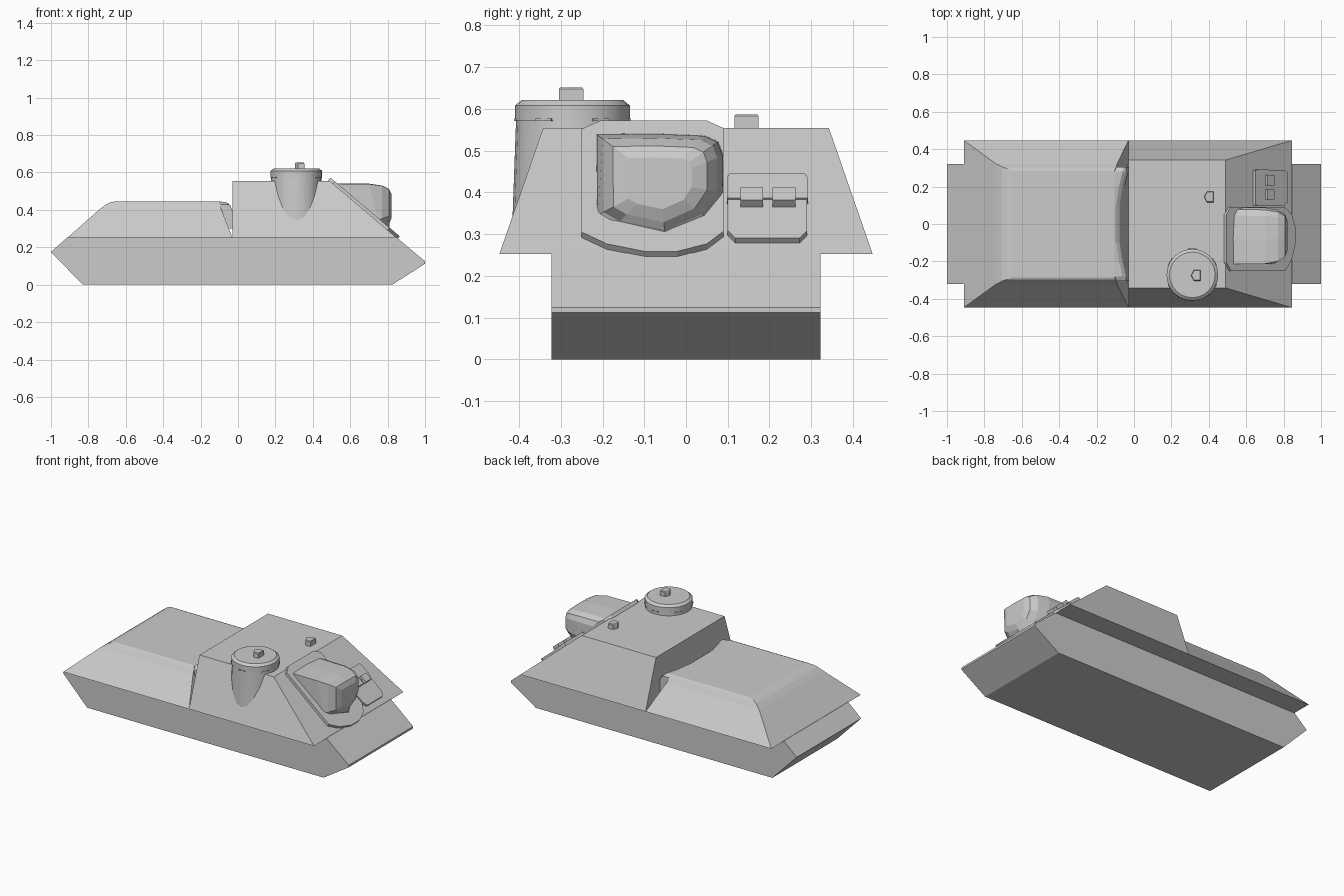
import bpy, bmesh, math
from mathutils import Vector

if "Cube" in bpy.data.objects:
    bpy.data.objects.remove(bpy.data.objects["Cube"])


def loft(name, loops, smooth=None):
    """Skin a list of equal-length closed loops and cap both ends."""
    bm = bmesh.new()
    rings = [[bm.verts.new(p) for p in loop] for loop in loops]
    n = len(rings[0])
    for a, b in zip(rings, rings[1:]):
        for i in range(n):
            j = (i + 1) % n
            bm.faces.new((a[i], a[j], b[j], b[i]))
    bm.faces.new(rings[0][::-1])
    bm.faces.new(rings[-1])
    bmesh.ops.recalc_face_normals(bm, faces=bm.faces)
    me = bpy.data.meshes.new(name)
    bm.to_mesh(me)
    bm.free()
    ob = bpy.data.objects.new(name, me)
    bpy.context.collection.objects.link(ob)
    if smooth:
        bpy.ops.object.select_all(action='DESELECT')
        ob.select_set(True)
        bpy.context.view_layer.objects.active = ob
        bpy.ops.object.shade_smooth_by_angle(angle=math.radians(smooth))
    return ob


def rect(x0, x1, y, z):
    return [(x0, -y, z), (x1, -y, z), (x1, y, z), (x0, y, z)]


def circle(cx, cy, r, z, n=24):
    return [(cx + r * math.cos(math.tau * i / n),
             cy + r * math.sin(math.tau * i / n), z) for i in range(n)]


NORMAL = Vector((0.645, 0, 0.764))


def slope_x(z):
    return 0.845 - (z - 0.255) * 0.355 / 0.3


def on_slope(y, z, off):
    """Point on the sloped nose plate, raised by off along its normal."""
    return Vector((slope_x(z), y, z)) + NORMAL * off


def slope_plate(name, outline, low, high):
    return loft(name, [[on_slope(y, z, o) for y, z in outline] for o in (low, high)])


# Lower hull
hull = [(-1, .175), (-.83, 0), (.825, 0), (1, .112), (1, .125), (.845, .255), (-.91, .255)]
loft("lower_hull", [[(x, y, z) for x, z in hull] for y in (-.322, .322)])

# Casemate with overhanging sides
loft("casemate", [rect(-.03, .845, .447, .253), rect(-.03, .49, .342, .555)])

# Rear deck, sloped ends with notches beside the casemate wall
loft("engine_deck", [rect(-.91, -.03, .447, .253), rect(-.738, -.09, .322, .405),
                     rect(-.705, -.095, .305, .43), rect(-.68, -.1, .297, .441),
                     rect(-.65, -.105, .285, .446)])
edge = [(-.106, .446), (-.06, .44), (-.042, .425), (-.03, .395), (-.03, .3), (-.12, .3)]
loft("deck_edge", [[(x + (s if 0 < i < 4 else 0), y, z if abs(y) < .3 else min(z, .43))
                    for i, (x, z) in enumerate(edge)]
                   for y, s in ((-.305, 0), (-.28, 0), (-.2, -.02), (-.1, -.035),
                                (.1, -.035), (.2, -.02), (.28, 0), (.305, 0))])

# Commander cupola with lid and vision slits
CX, CY = .312, -.272
loft("cupola", [circle(CX, CY - .004, .141, .3), circle(CX, CY, .135, .575)], 30)
loft("cupola_lid", [circle(CX, CY, .138, .572), circle(CX, CY, .138, .608),
                    circle(CX, CY, .122, .621)], 20)
for k in range(6):
    a = math.tau * (k + .5) / 6
    c, s = math.cos(a), math.sin(a)
    ring = [(.12, -.022), (.14, -.022), (.14, .022), (.12, .022)]
    loft("vision_slit", [[(CX + u * c - v * s, CY + u * s + v * c, z) for u, v in ring]
                         for z in (.571, .577)])

# Roof periscopes
for x, y, z in ((.33, -.275, .615), (.4, .145, .55)):
    head = [(-.025, 0), (-.01, -.029), (.025, -.029), (.025, .029), (-.01, .029)]
    loft("periscope", [[(x + u * f, y + v * f, z + h) for u, v in head]
                       for h, f in ((0, 1), (.033, 1), (.037, .88))])

# Gun collar plate on the nose
collar = [(-.205, .56), (.05, .56), (.09, .542), (.09, .295), (.05, .265), (-.02, .247),
          (-.1, .247), (-.19, .265), (-.25, .293), (-.25, .54)]
slope_plate("gun_collar", collar, -.01, .016)

# Faceted gun mantlet lofted out of the nose
base = [(-.215, .54), (-.08, .542), (.045, .537), (.078, .522), (.09, .49), (.09, .4),
        (.05, .34), (-.05, .295), (-.17, .32), (-.213, .345)]


def mantlet_ring(front, scale):
    cy, cz = -.062, .425
    ring = []
    for y, z in base:
        x = slope_x(z) if front is None else max(front, slope_x(z) + .012)
        ring.append((x, cy + (y - cy) * scale, cz + (z - cz) * scale))
    return ring


loft("gun_mantlet", [mantlet_ring(None, 1), mantlet_ring(.70, .985),
                     mantlet_ring(.77, .90), mantlet_ring(.808, .74),
                     mantlet_ring(.822, .50)])

# Driver hatch with hood and two vision blocks
hatch = [(.1, .43), (.29, .43), (.29, .298), (.272, .28), (.118, .28), (.1, .298)]
slope_plate("driver_hatch", hatch, -.01, .014)
hood = [(.105, .43), (.285, .43), (.292, .42), (.292, .372), (.098, .372), (.098, .42)]
slope_plate("driver_hood", hood, 0, .02)
for y in (.13, .207):
    block = [(y, .385), (y + .055, .385), (y + .055, .355), (y, .355)]
    slope_plate("driver_vision_block", block, 0, .036)
